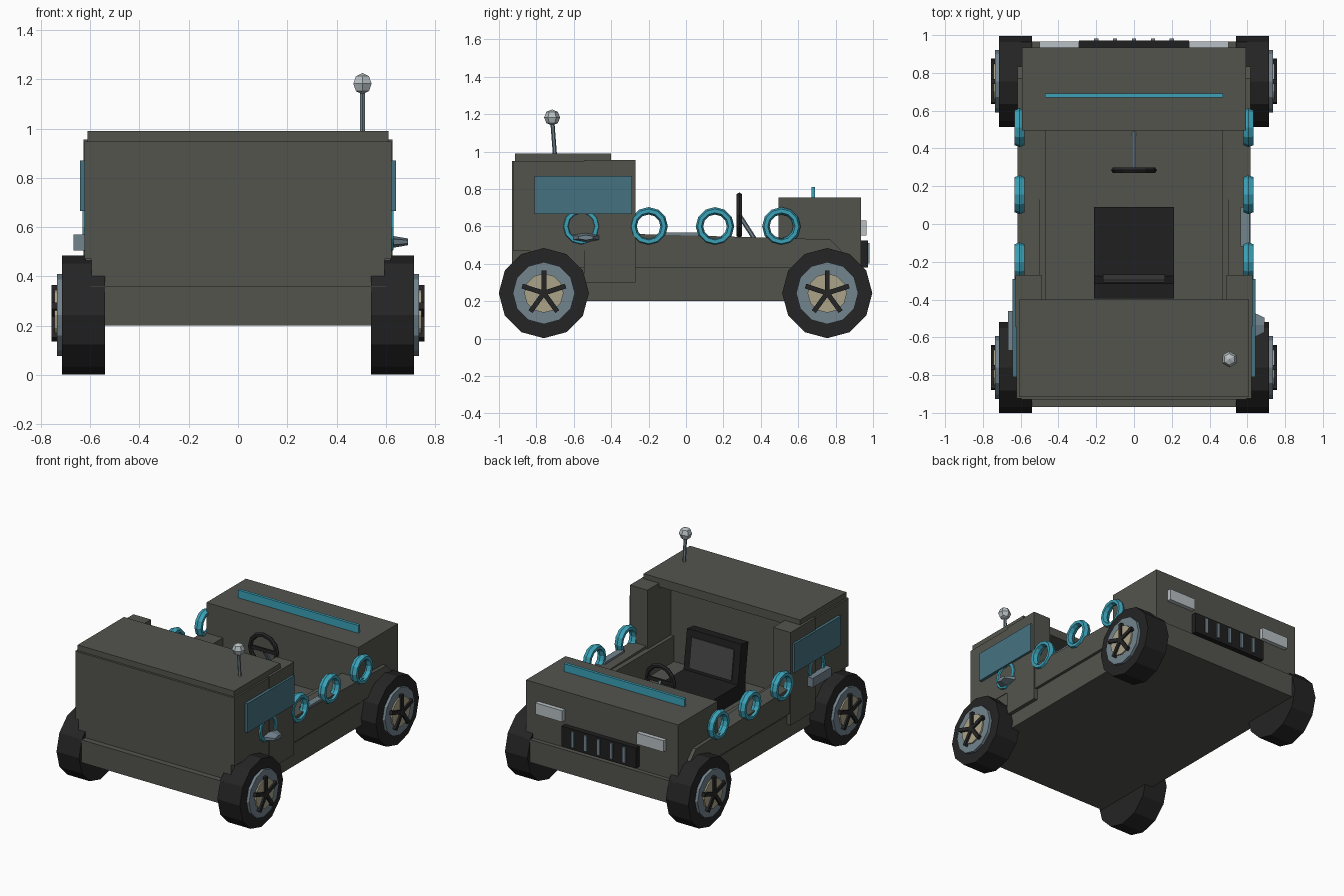
import bpy, bmesh, math
from mathutils import Vector, Matrix

if "Cube" in bpy.data.objects:
    bpy.data.objects.remove(bpy.data.objects["Cube"])


def mat(name, r, g, b):
    m = bpy.data.materials.new(name)
    m.diffuse_color = (r, g, b, 1)
    m.use_nodes = True
    m.node_tree.nodes["Principled BSDF"].inputs["Base Color"].default_value = m.diffuse_color
    return m


BODY = mat("body grey", .088, .088, .076)
TYRE = mat("tyre black", .018, .018, .018)
STEEL = mat("blue steel", .17, .23, .27)
TAN = mat("hub tan", .41, .37, .25)
CYAN = mat("ring cyan", .045, .36, .48)
GLASS = mat("window teal", .06, .17, .22)
LIGHT = mat("pale grey", .48, .53, .55)
DARK = mat("seat black", .014, .014, .015)
PANEL = mat("panel grey", .06, .06, .06)


def finish(name, bm, m):
    bmesh.ops.recalc_face_normals(bm, faces=bm.faces)
    me = bpy.data.meshes.new(name)
    bm.to_mesh(me)
    bm.free()
    me.materials.append(m)
    ob = bpy.data.objects.new(name, me)
    bpy.context.collection.objects.link(ob)
    return ob


def box(name, x, y, z, m, rot=None):
    """Box from (min, max) ranges, optionally rotated about its centre."""
    bm = bmesh.new()
    c = Vector([(a + b) / 2 for a, b in (x, y, z)])
    s = [b - a for a, b in (x, y, z)]
    M = Matrix.Translation(c) @ (rot or Matrix()) @ Matrix.Diagonal((*s, 1))
    bmesh.ops.create_cube(bm, size=1, matrix=M)
    return finish(name, bm, m)


def rod(name, p, q, r1, r2, n, m, roll=0):
    """Straight or tapered cylinder between two points."""
    p, q = Vector(p), Vector(q)
    d = q - p
    M = Matrix.Translation((p + q) / 2) @ d.to_track_quat('Z', 'Y').to_matrix().to_4x4() @ Matrix.Rotation(roll, 4, 'Z')
    bm = bmesh.new()
    bmesh.ops.create_cone(bm, cap_ends=True, segments=n, radius1=r1, radius2=r2, depth=d.length, matrix=M)
    return finish(name, bm, m)


def ring(name, c, axis, R, r, n, k, m, stretch=1):
    """Low-poly torus, tube stretched along its axis."""
    bm = bmesh.new()
    rot = Vector(axis).to_track_quat('Z', 'Y').to_matrix()
    vs = []
    for i in range(n):
        a = 2 * math.pi * i / n
        for j in range(k):
            b = 2 * math.pi * j / k
            w = R + r * math.cos(b)
            v = Vector((w * math.cos(a), w * math.sin(a), r * stretch * math.sin(b)))
            vs.append(bm.verts.new(Vector(c) + rot @ v))
    for i in range(n):
        for j in range(k):
            i2, j2 = (i + 1) % n, (j + 1) % k
            bm.faces.new([vs[i * k + j], vs[i2 * k + j], vs[i2 * k + j2], vs[i * k + j2]])
    return finish(name, bm, m)


def prism(name, x0, x1, profile, m):
    """Side (y, z) profile extruded across x."""
    bm = bmesh.new()
    f = bm.faces.new([bm.verts.new((x0, y, z)) for y, z in profile])
    ext = bmesh.ops.extrude_face_region(bm, geom=[f])["geom"]
    bmesh.ops.translate(bm, vec=(x1 - x0, 0, 0), verts=[v for v in ext if isinstance(v, bmesh.types.BMVert)])
    return finish(name, bm, m)


def span(s, a, b):
    return tuple(sorted((s * a, s * b)))


# chassis, cab, roof and hood
box("chassis", (-.6, .6), (-.97, .965), (.2, .36), BODY)
box("cab", (-.595, .595), (-.93, -.53), (.34, .95), BODY)
box("roof", (-.61, .61), (-.915, -.4), (.93, .99), BODY)
box("hood", (-.593, .593), (.495, .935), (.34, .755), BODY)
box("hood_strip", (-.47, .47), (.67, .69), (.75, .81), CYAN)

fender = [(-.87, .38), (-.83, .48), (-.77, .58), (-.3, .56), (.77, .53), (.83, .47), (.87, .38)]
for s, side in ((-1, "left"), (1, "right")):
    # body sides
    prism(side + "_fender", s * .5, s * .618, fender, BODY)
    box(side + "_inner_wall", span(s, .465, .598), (-.53, .5), (.35, .54), BODY)
    box(side + "_pillar", span(s, .49, .627), (-.545, -.27), (.3, .955), BODY)
    box(side + "_cab_side", span(s, .55, .622), (-.925, -.5), (.47, .948), BODY)
    box(side + "_window", span(s, .62, .642), (-.81, -.29), (.665, .87), GLASS)
    # row of rings
    for i, y in enumerate((-.56, -.2, .155, .51)):
        ring(f"{side}_ring_{i}", (s * .606, y, .6), (1, 0, 0), .083, .02, 12, 6, CYAN, 1.5)
    # headlights
    box(side + "_headlight", span(s, .29, .5), (.93, .965), (.55, .63), LIGHT)
    # wheels
    for y, end in ((-.76, "front"), (.755, "back")):
        n = f"{side}_{end}_"
        for part, x0, x1, r, m in (("tyre", .54, .715, .241, TYRE), ("rim", .6, .735, .166, STEEL),
                                   ("hub", .6, .745, .105, TAN)):
            rod(n + part, (s * x0, y, .243), (s * x1, y, .243), r, r, 12, m)
        for k in range(5):
            a = math.pi / 2 + k * math.tau / 5
            R = Matrix.Rotation(a, 4, 'X')
            d = R @ Vector((0, .06, 0))
            cy, cz = y + d.y, .243 + d.z
            box(f"{n}spoke_{k}", span(s, .73, .757), (cy - .062, cy + .062), (cz - .013, cz + .013), TYRE, R)

# side fittings: step box on the left, tapered mirror on the right
box("left_side_box", (-.667, -.61), (-.67, -.46), (.505, .57), STEEL)
mirror = rod("right_mirror", (.61, 0, 0), (.69, 0, 0), .09, .045, 6, STEEL)
mirror.scale = (1, 1, .3)
mirror.location = (0, -.535, .54)
box("rail_handle", (.565, .612), (-.12, .09), (.53, .566), STEEL)

# grille
box("grille", (-.29, .29), (.93, .972), (.38, .525), DARK)
for i in range(5):
    x = -.2 + .1 * i
    box(f"grille_bar_{i}", (x - .011, x + .011), (.96, .982), (.4, .51), STEEL)

# seat
tilt = Matrix.Rotation(math.radians(8), 4, 'X')
box("seat_cushion", (-.212, .212), (-.36, .09), (.35, .47), DARK)
box("seat_back", (-.212, .212), (-.37, -.29), (.4, .74), DARK, tilt)
box("seat_back_panel", (-.165, .165), (-.295, -.283), (.49, .7), PANEL, tilt)

# steering wheel
ring("steering_wheel", (0, .285, .66), (0, 1, 0), .105, .016, 12, 6, TYRE)
box("steering_spoke", (-.1, .1), (.278, .292), (.648, .672), TYRE)
rod("steering_column", (0, .285, .66), (0, .49, .34), .012, .012, 6, STEEL)

# antenna
rod("antenna", (.505, -.7, .97), (.505, -.716, 1.18), .011, .011, 6, STEEL)
bm = bmesh.new()
bmesh.ops.create_uvsphere(bm, u_segments=6, v_segments=4, radius=.043, matrix=Matrix.Translation((.505, -.716, 1.182)))
finish("antenna_ball", bm, LIGHT)
